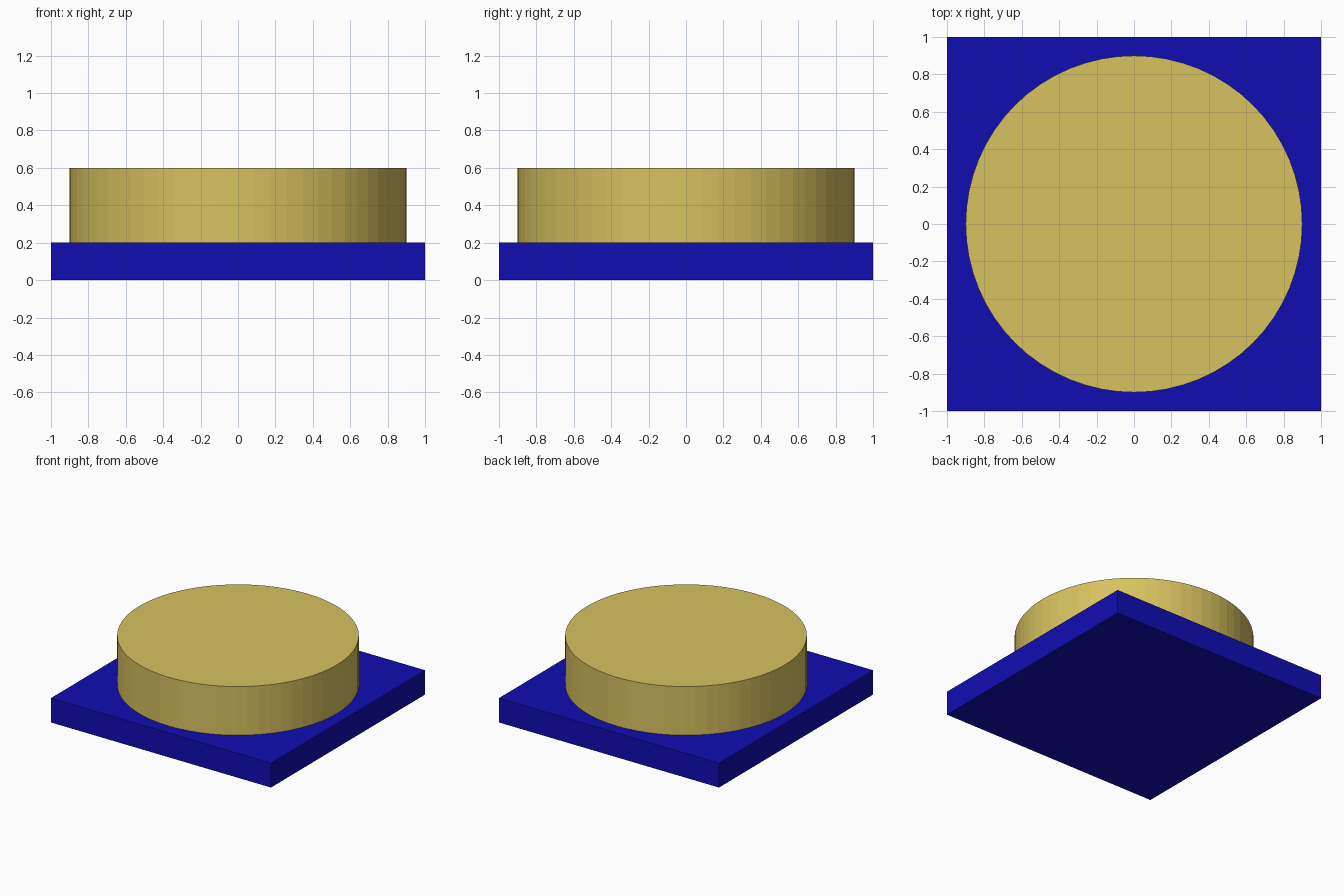
import bpy

if "Cube" in bpy.data.objects:
    bpy.data.objects.remove(bpy.data.objects["Cube"])


def finish(name, color):
    """Name the active object and give it a plain coloured material."""
    obj = bpy.context.object
    obj.name = name
    mat = bpy.data.materials.new(name + "_color")
    mat.diffuse_color = (*color, 1.0)
    mat.use_nodes = True
    mat.node_tree.nodes["Principled BSDF"].inputs["Base Color"].default_value = mat.diffuse_color
    obj.data.materials.append(mat)
    return obj


# Square base plate, 2 x 2 x 0.2
bpy.ops.mesh.primitive_cube_add(size=1, location=(0, 0, 0.1))
bpy.context.object.scale = (2, 2, 0.2)
bpy.ops.object.transform_apply(location=False, rotation=False, scale=True)
finish("base_plate", (0.006, 0.004, 0.45))

# Flat-shaded round disc standing on the plate
bpy.ops.mesh.primitive_cylinder_add(vertices=64, radius=0.9, depth=0.4,
                                    location=(0, 0, 0.4))
finish("round_disc", (0.68, 0.54, 0.115))
